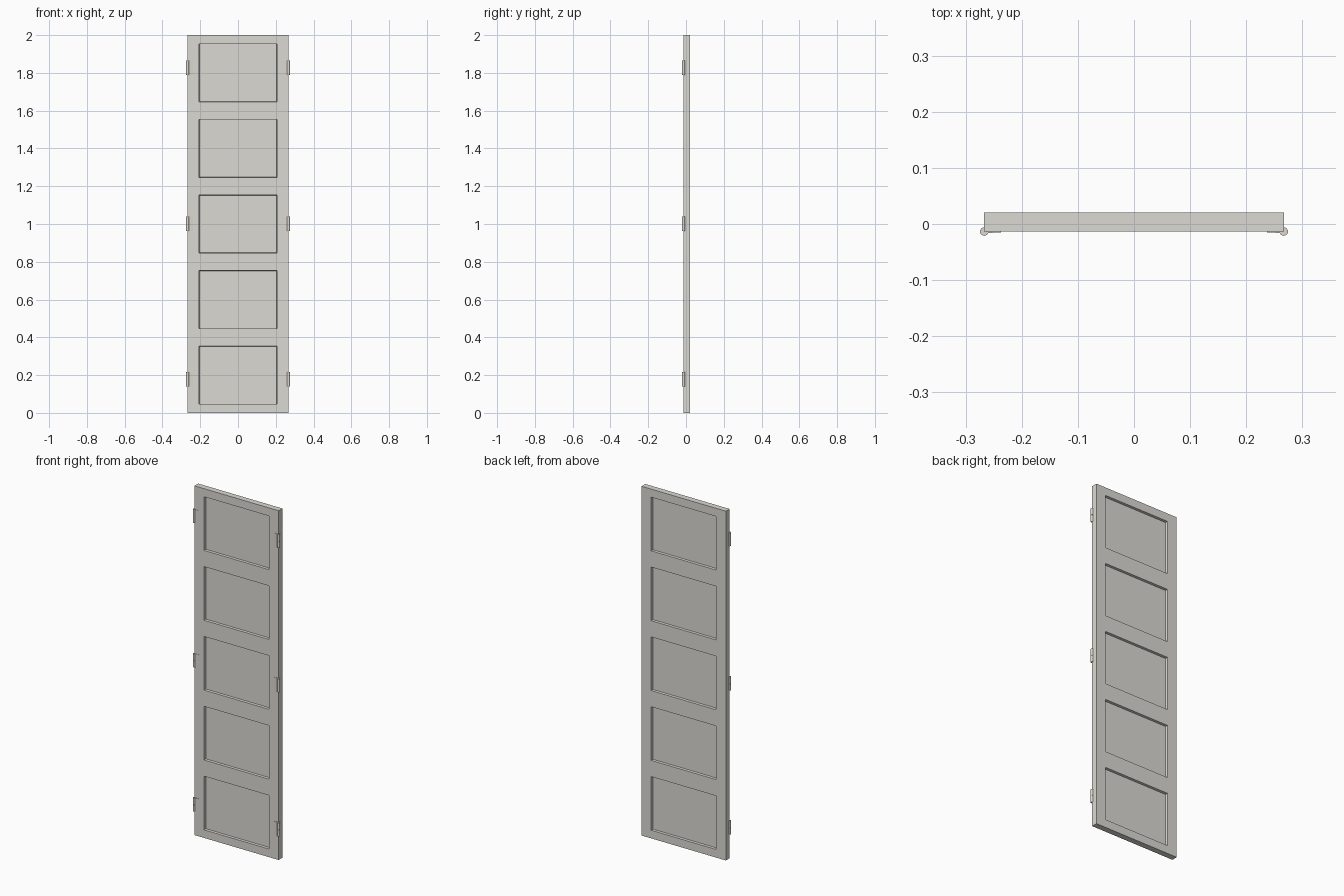
import bpy, bmesh, math
from mathutils import Vector

if "Cube" in bpy.data.objects:
    bpy.data.objects.remove(bpy.data.objects["Cube"])


def material(name, rgb):
    m = bpy.data.materials.new(name)
    m.diffuse_color = (*rgb, 1)
    m.use_nodes = True
    m.node_tree.nodes["Principled BSDF"].inputs["Base Color"].default_value = m.diffuse_color
    return m


paint = material("warm grey paint", (0.71, 0.70, 0.655))
metal = material("hinge metal", (0.72, 0.69, 0.63))


def add_object(name, bm, mat):
    bmesh.ops.recalc_face_normals(bm, faces=bm.faces[:])
    me = bpy.data.meshes.new(name)
    bm.to_mesh(me)
    bm.free()
    me.materials.append(mat)
    ob = bpy.data.objects.new(name, me)
    bpy.context.collection.objects.link(ob)
    return ob


# Door leaf: one slab, cut into cells and recessed on both sides
W, Y0, Y1 = 0.267, -0.0135, 0.0205
PW = 0.206
rows = [(0.0465 + 0.4 * i, 0.3535 + 0.4 * i) for i in range(5)]

bm = bmesh.new()
bmesh.ops.create_cube(bm, size=1)
for v in bm.verts:
    v.co = Vector((W if v.co.x > 0 else -W,
                   Y1 if v.co.y > 0 else Y0,
                   2.0 if v.co.z > 0 else 0.0))


def cut(co, no):
    bmesh.ops.bisect_plane(bm, geom=bm.verts[:] + bm.edges[:] + bm.faces[:],
                           plane_co=co, plane_no=no)


for x in (-PW, PW):
    cut((x, 0, 0), (1, 0, 0))
for row in rows:
    for z in row:
        cut((0, 0, z), (0, 0, 1))
bmesh.ops.recalc_face_normals(bm, faces=bm.faces[:])


def is_panel(f):
    c = f.calc_center_median()
    return (abs(f.normal.y) > 0.9 and abs(c.x) < PW
            and any(a < c.z < b for a, b in rows))


panels = [f for f in bm.faces if is_panel(f)]
bmesh.ops.inset_individual(bm, faces=panels, thickness=0.002, depth=-0.014)
add_object("door_panel", bm, paint)


# Hinges: two-knuckle barrel on each edge plus a thin leaf on the front
def hinge(name, side, z):
    x = side * W
    bm = bmesh.new()
    for dz in (-0.0195, 0.0195):
        new = bmesh.ops.create_cone(bm, cap_ends=True, segments=16,
                                    radius1=0.0075, radius2=0.0075, depth=0.038)
        bmesh.ops.translate(bm, verts=new["verts"], vec=(x, Y0, z + dz))
    barrel = add_object(name + "_barrel", bm, metal)
    for p in barrel.data.polygons:
        p.use_smooth = abs(p.normal.z) < 0.5

    bm = bmesh.new()
    inner = x - side * 0.03
    profile = [(x, Y0 - 0.003), (inner, Y0 - 0.0012),
               (inner, Y0 + 0.001), (x, Y0 + 0.001)]
    face = bm.faces.new([bm.verts.new((px, py, z - 0.038)) for px, py in profile])
    ext = bmesh.ops.extrude_face_region(bm, geom=[face])
    top = [g for g in ext["geom"] if isinstance(g, bmesh.types.BMVert)]
    bmesh.ops.translate(bm, verts=top, vec=(0, 0, 0.076))
    add_object(name + "_leaf", bm, metal)


for label, z in (("lower", 0.177), ("middle", 1.002), ("upper", 1.828)):
    hinge("left_" + label + "_hinge", -1, z)
    hinge("right_" + label + "_hinge", 1, z)
